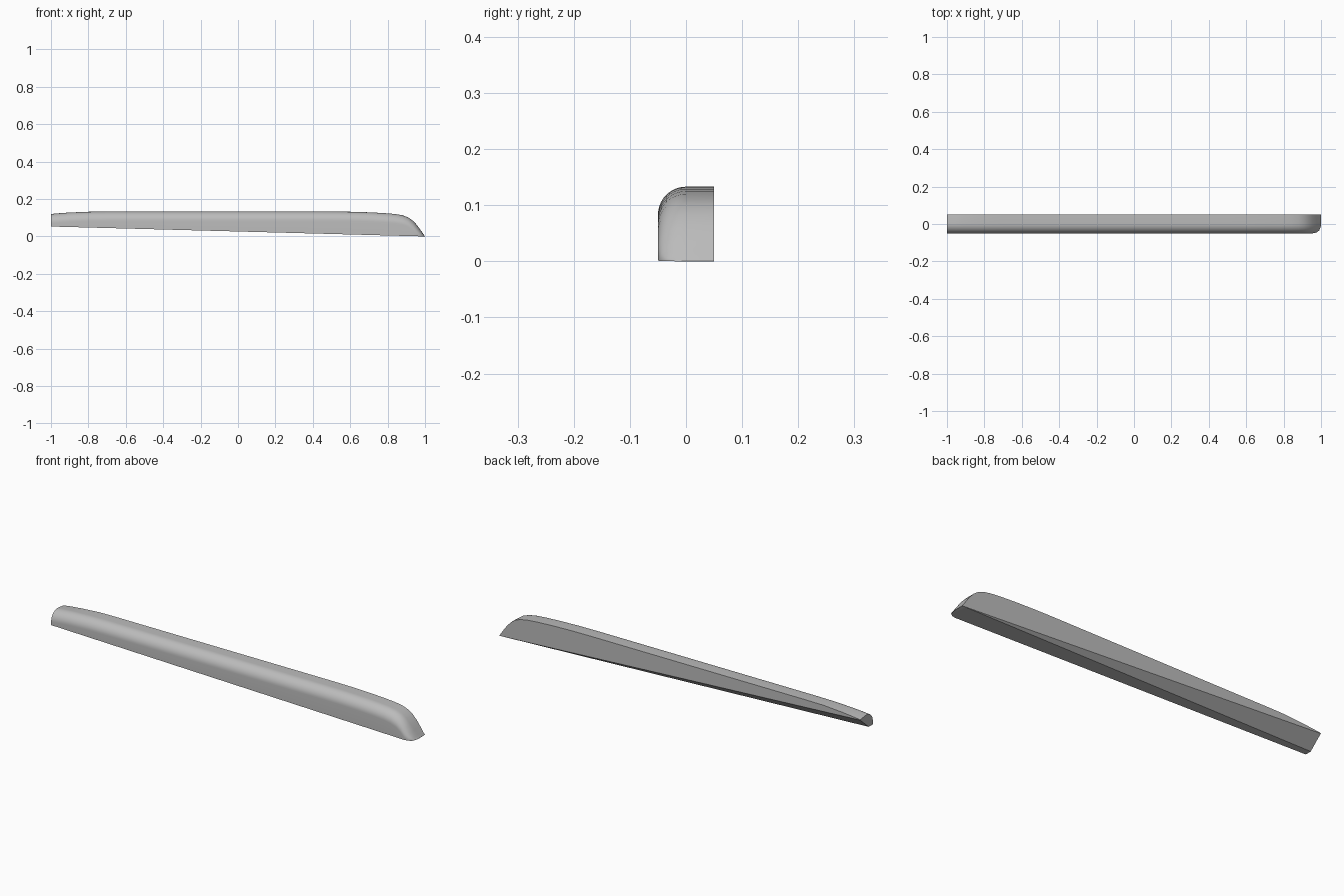
import bpy, bmesh, math

if "Cube" in bpy.data.objects:
    bpy.data.objects.remove(bpy.data.objects["Cube"])

grey = bpy.data.materials.new("plain grey")
grey.diffuse_color = (0.5, 0.5, 0.5, 1)
grey.use_nodes = True
grey.node_tree.nodes["Principled BSDF"].inputs["Base Color"].default_value = grey.diffuse_color

# Side outline of the top edge: x, z
TOP = [(-1, .120), (-.95, .1245), (-.9, .128), (-.8, .132), (-.7, .133), (-.3, .133),
       (.1, .133), (.5, .133), (.6, .132), (.7, .129), (.78, .125), (.84, .120),
       (.88, .113), (.91, .102), (.935, .084), (.955, .063), (.975, .036), (.99, .014), (1, .0005)]
ROUND, STEPS = .05, 10


def section(x, zt):
    """Cross-section ring: bevelled underside, rounded front top edge, square back."""
    t = (1 - x) / 2
    zb = .053 * t                                   # sloping underside
    c = max(0, (x - .955) / .045)                   # plan rounding at the nose
    yf = -.05 + .04 * (1 - math.sqrt(max(0, 1 - c * c)))
    rz = min(ROUND, (zt - zb) * .9)
    drop = .006 * max(0, (-.8 - x) / .2)            # back edge dips at the tail
    pts = [(.05, .112 * t), (.0499 - .067 * t, zb), (yf, zb)]
    for i in range(STEPS + 1):
        a = math.pi / 2 * i / STEPS
        pts.append((yf + ROUND * (1 - math.cos(a)), zt - rz + rz * math.sin(a)))
    pts.append((.05, max(zt - drop, .112 * t + .0003)))
    return [(x, y, z) for y, z in pts]


# Loft the sections along x
bm = bmesh.new()
rings = [[bm.verts.new(p) for p in section(x, z)] for x, z in TOP]
n = len(rings[0])
for a, b in zip(rings, rings[1:]):
    for i in range(n):
        j = (i + 1) % n
        bm.faces.new((a[i], a[j], b[j], b[i]))
bm.faces.new(rings[0])
bm.faces.new(rings[-1])
bmesh.ops.recalc_face_normals(bm, faces=bm.faces)

mesh = bpy.data.meshes.new("trim_bar")
bm.to_mesh(mesh)
bm.free()
mesh.materials.append(grey)
bar = bpy.data.objects.new("trim_bar", mesh)
bpy.context.collection.objects.link(bar)
bpy.context.view_layer.objects.active = bar
bar.select_set(True)
bpy.ops.object.shade_smooth_by_angle(angle=math.radians(32))
